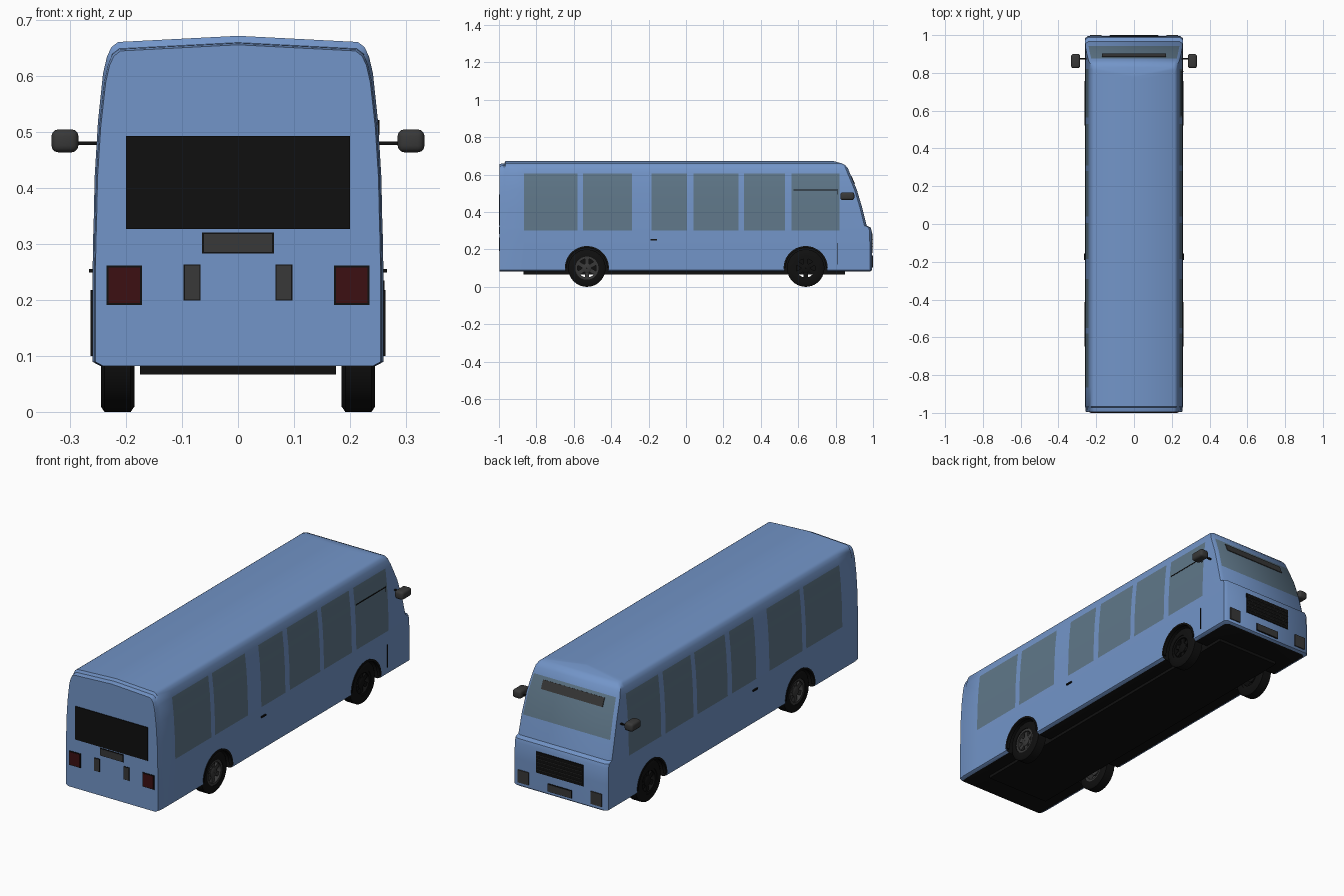
import bpy, bmesh, math
from mathutils import Matrix, Vector

cube = bpy.data.objects.get("Cube")
if cube:
    bpy.data.objects.remove(cube, do_unlink=True)


def material(name, r, g, b):
    m = bpy.data.materials.new(name)
    m.use_nodes = True
    m.diffuse_color = (r, g, b, 1)
    m.node_tree.nodes["Principled BSDF"].inputs["Base Color"].default_value = (r, g, b, 1)
    return m


BLUE = material("body blue", 0.17, 0.30, 0.58)
BLACK = material("black", 0.005, 0.005, 0.005)
GLASS = material("window glass", 0.115, 0.185, 0.25)
GREY = material("dark grey", 0.04, 0.04, 0.04)
RED = material("tail light red", 0.045, 0.005, 0.006)


def finish(name, bm, mats, smooth=None):
    bmesh.ops.recalc_face_normals(bm, faces=bm.faces)
    mesh = bpy.data.meshes.new(name)
    bm.to_mesh(mesh)
    bm.free()
    for m in mats:
        mesh.materials.append(m)
    ob = bpy.data.objects.new(name, mesh)
    bpy.context.collection.objects.link(ob)
    if smooth:
        smooth_shade(ob, smooth)
    return ob


def smooth_shade(ob, degrees):
    bpy.ops.object.select_all(action='DESELECT')
    bpy.context.view_layer.objects.active = ob
    ob.select_set(True)
    bpy.ops.object.shade_smooth_by_angle(angle=math.radians(degrees))


def box(name, mat, xs, ys, zs, tilt=0, bevel=0):
    lo, hi = Vector((xs[0], ys[0], zs[0])), Vector((xs[1], ys[1], zs[1]))
    bm = bmesh.new()
    bmesh.ops.create_cube(bm, size=1)
    if bevel:
        bmesh.ops.scale(bm, vec=hi - lo, verts=bm.verts)
        bmesh.ops.bevel(bm, geom=bm.edges[:], offset=bevel, segments=3, profile=0.5, affect='EDGES')
    else:
        bmesh.ops.scale(bm, vec=hi - lo, verts=bm.verts)
    bmesh.ops.transform(bm, verts=bm.verts,
                        matrix=Matrix.Translation((lo + hi) / 2) @ Matrix.Rotation(tilt, 4, 'X'))
    return finish(name, bm, [mat], 40 if bevel else None)


def pair(name, mat, xs, ys, zs, bevel=0):
    box("left_" + name, mat, xs, ys, zs, bevel=bevel)
    box("right_" + name, mat, (-xs[1], -xs[0]), ys, zs, bevel=bevel)


def lathe(name, mat, profile, centre, side, arc=360, steps=40):
    """Sweep a closed (x, radius) profile around an axle along x."""
    bm = bmesh.new()
    full = arc == 360
    rings = []
    for i in range(steps if full else steps + 1):
        a = math.radians(arc) * i / steps
        rings.append([bm.verts.new((side * x, centre[0] + r * math.cos(a), centre[1] + r * math.sin(a)))
                      for x, r in profile])
    n = len(profile)
    for i in range(steps):
        a, b = rings[i], rings[(i + 1) % len(rings)]
        for j in range(n):
            k = (j + 1) % n
            bm.faces.new((a[j], a[k], b[k], b[j]))
    if not full:
        bm.faces.new(rings[0])
        bm.faces.new(rings[-1])
    return finish(name, bm, [mat], 40)


# Body shell: rows are (height, half width, nose position)
ROWS = [(.082, .245, .985), (.09, .26, .995), (.22, .26, .995), (.30, .259, .993), (.318, .2585, .987),
        (.327, .258, .966), (.42, .256, .943), (.52, .25, .913), (.605, .241, .877), (.635, .234, .865),
        (.652, .226, .85), (.661, .214, .83), (.672, 0, .79)]
WINDOWS = [(-.865, -.58), (-.55, -.29), (-.185, .005), (.04, .28), (.31, .53), (.565, .82)]
# Stations are (y, width scale, roof drop)
STATIONS = [(-.996, .98, .016), (-.985, .99, .013), (-.972, .992, .012), (-.965, 1, 0)]
STATIONS += [(y, 1, 0) for w in WINDOWS for y in w]
NOSE = [(.012, 1), (0, .94)]

bm = bmesh.new()


def ring(y, scale, drop, setback=None):
    pts = []
    for side, rows in ((-1, ROWS), (1, ROWS[-2::-1])):
        for z, w, nose in rows:
            py = nose - setback if setback is not None else min(y, nose - .03)
            fade = max(0, min(1, (z - .4) / .2))
            pts.append(bm.verts.new((side * w * scale, py, z - drop * fade)))
    return pts


rings = [ring(*s) for s in STATIONS] + [ring(0, s, 0, back) for back, s in NOSE]
n = len(rings[0])
last = len(ROWS) - 1
window_starts = [4 + 2 * i for i in range(len(WINDOWS))]
for s in range(len(rings) - 1):
    for j in range(n):
        k = (j + 1) % n
        f = bm.faces.new((rings[s][j], rings[s][k], rings[s + 1][k], rings[s + 1][j]))
        row = min(j, n - 2 - j)
        if j == n - 1:
            f.material_index = 1
        elif s in window_starts and 3 <= row < 8:
            f.material_index = 2
for end in (rings[0], rings[-1]):
    for j in range(last):
        corners = [end[j], end[j + 1], end[n - 2 - j], end[n - 1 - j]]
        f = bm.faces.new(list(dict.fromkeys(corners)))
        if end is rings[-1] and 6 <= j < 8:
            f.material_index = 2
body = finish("body", bm, [BLUE, BLACK, GLASS])

# Wheel arches cut from the body
AXLES = {"rear": -.53, "front": .64}
for y in AXLES.values():
    for side in (-1, 1):
        bm = bmesh.new()
        bmesh.ops.create_cone(bm, cap_ends=True, segments=40, radius1=.115, radius2=.115, depth=.24,
                              matrix=Matrix.Translation((side * .295, y, .1)) @ Matrix.Rotation(math.pi / 2, 4, 'Y'))
        for f in bm.faces:
            f.material_index = 1
        cutter = finish("arch_cutter", bm, [BLUE, BLACK, GLASS])
        cutter.hide_render = True
        mod = body.modifiers.new("arch", 'BOOLEAN')
        mod.operation = 'DIFFERENCE'
        mod.solver = 'EXACT'
        mod.object = cutter
        bpy.context.view_layer.objects.active = body
        bpy.ops.object.modifier_apply(modifier=mod.name)
        bpy.data.objects.remove(cutter, do_unlink=True)
smooth_shade(body, 40)

# Wheels and arch trims
TYRE = [(.185, .062), (.185, .09), (.192, .1), (.238, .1), (.245, .09), (.245, .062)]
RIM = [(.188, .05), (.188, .063), (.242, .063), (.242, .05)]
HUB = [(.2, .001), (.2, .026), (.236, .026), (.24, .018), (.24, .001)]
TRIM = [(.245, .108), (.245, .118), (.263, .118), (.263, .108)]
for axle, y in AXLES.items():
    for label, side in (("left", 1), ("right", -1)):
        tag = f"{axle}_{label}_"
        rim_mat = GREY if axle == "rear" else BLACK
        lathe(tag + "tyre", BLACK, TYRE, (y, .1), side)
        lathe(tag + "rim", rim_mat, RIM, (y, .1), side)
        lathe(tag + "hub", rim_mat, HUB, (y, .1), side, steps=20)
        lathe(tag + "arch_trim", BLACK, TRIM, (y, .1), side, arc=180)
        bm = bmesh.new()
        for i in range(6):
            spin = Matrix.Rotation(i * math.pi / 3, 4, 'X')
            bmesh.ops.create_cube(bm, size=1, matrix=Matrix.Translation((side * .228, y, .1)) @ spin
                                  @ Matrix.Translation((0, 0, .037)) @ Matrix.Diagonal((.012, .022, .036, 1)))
        finish(tag + "spokes", bm, [rim_mat])

# Underside
box("chassis", BLACK, (-.175, .175), (-.87, .85), (.067, .086))

# Rear end
REAR, EDGE = (-1, -.994), (-.9985, -.994)
box("rear_window", BLACK, (-.2, .2), REAR, (.327, .493))
box("rear_plate_frame", BLACK, (-.064, .064), EDGE, (.283, .321))
box("rear_plate", GREY, (-.061, .061), REAR, (.286, .318))
pair("tail_light_frame", BLACK, (.171, .235), EDGE, (.191, .262))
pair("tail_light", RED, (.175, .231), REAR, (.195, .258))
pair("reflector_frame", BLACK, (.067, .097), EDGE, (.199, .264))
pair("reflector", GREY, (.069, .095), REAR, (.201, .262))

# Nose
NOSE_Y = (.99, .998)
box("grille", BLACK, (-.13, .13), NOSE_Y, (.18, .285))
for i in range(5):
    z = .196 + i * .018
    box(f"grille_slat_{i + 1}", GREY, (-.126, .126), (.992, 1), (z, z + .002))
box("front_plate_frame", BLACK, (-.066, .066), NOSE_Y, (.102, .142))
box("front_plate", GREY, (-.063, .063), (.992, 1), (.105, .139))
pair("headlight", GREY, (.172, .232), (.991, 1), (.105, .168))
box("destination_sign", GREY, (-.17, .17), (.889, .895), (.548, .592), tilt=.40)

# Side details
pair("side_marker", BLACK, (.258, .266), (-.19, -.155), (.249, .256))
box("door_seam_lower", BLACK, (.258, .2612), (.806, .810), (.12, .235))
box("door_seam_upper", BLACK, (.248, .2525), (.806, .810), (.495, .522))
box("door_seam_top", BLACK, (.247, .2515), (.575, .81), (.516, .521))

# Mirrors
pair("mirror", GREY, (.285, .333), (.825, .90), (.464, .505), bevel=.012)
pair("mirror_arm", BLACK, (.248, .29), (.872, .88), (.477, .483))
